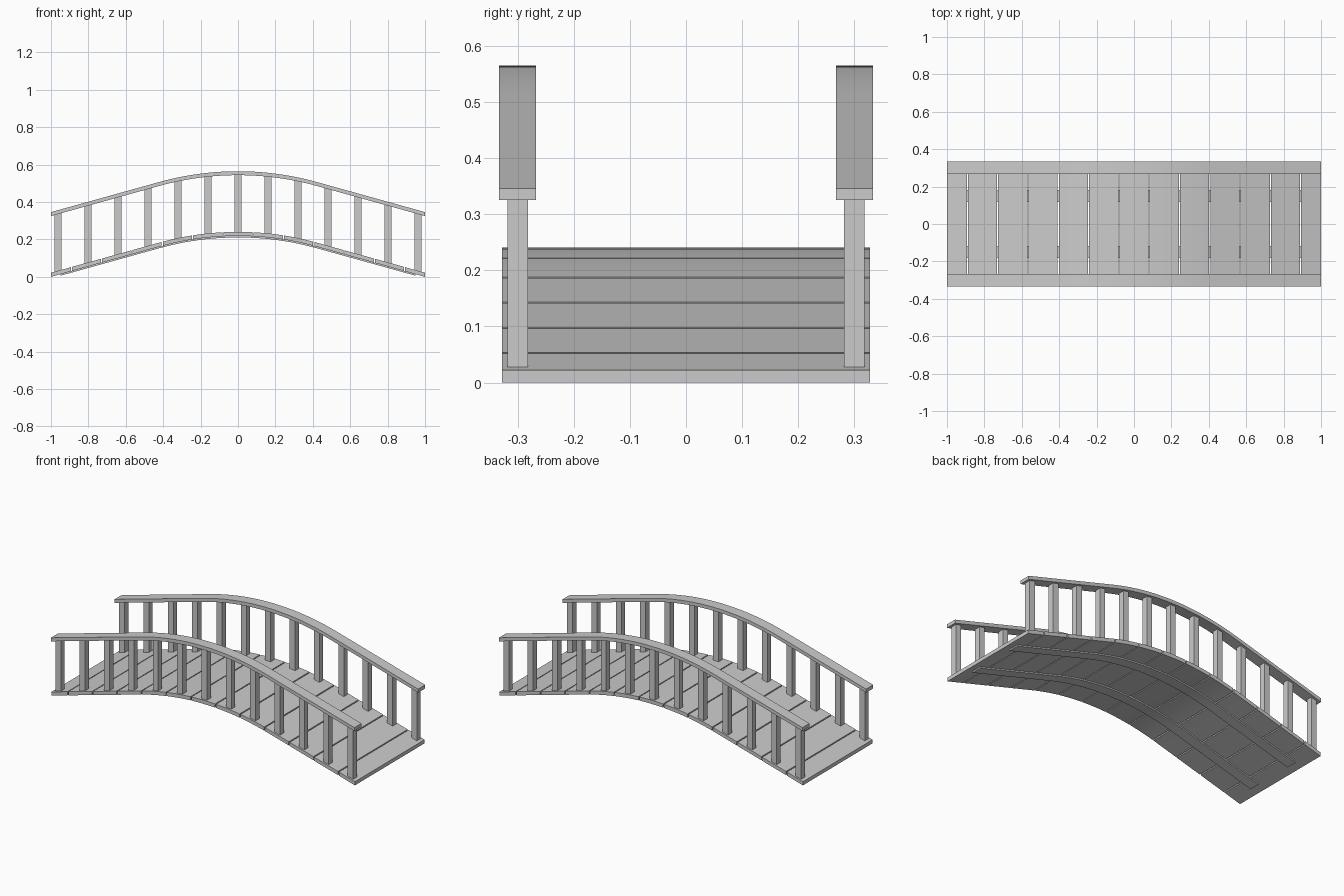
import bpy, bmesh, math

if "Cube" in bpy.data.objects:
    bpy.data.objects.remove(bpy.data.objects["Cube"])

# Bridge curve: circular crown blending into straight ramps
SLOPE, X_ARC, DECK = 0.278, 0.42, 0.022
ANG = math.atan(SLOPE)
RAD = X_ARC / math.sin(ANG)


def drop(x):
    x = abs(x)
    if x <= X_ARC:
        return RAD - math.sqrt(RAD * RAD - x * x)
    return RAD * (1 - math.cos(ANG)) + (x - X_ARC) * SLOPE


APEX = drop(1.0) + DECK


def deck_z(x):
    return APEX - drop(x)


def slab(name, x0, x1, y0, y1, low, high):
    """Box following the bridge curve; low/high are heights relative to the deck top."""
    marks = [-X_ARC + i * X_ARC / 12 for i in range(25)]
    xs = [x0] + [x for x in marks if x0 + 0.004 < x < x1 - 0.004] + [x1]
    bm = bmesh.new()
    rings = []
    for x in xs:
        z = deck_z(x)
        rings.append([bm.verts.new((x, y, z + h)) for y, h in
                      ((y0, low), (y1, low), (y1, high), (y0, high))])
    for a, b in zip(rings, rings[1:]):
        for k in range(4):
            n = (k + 1) % 4
            bm.faces.new((a[k], a[n], b[n], b[k]))
    bm.faces.new(rings[0])
    bm.faces.new(rings[-1])
    bmesh.ops.recalc_face_normals(bm, faces=bm.faces)
    mesh = bpy.data.meshes.new(name)
    bm.to_mesh(mesh)
    bm.free()
    ob = bpy.data.objects.new(name, mesh)
    bpy.context.collection.objects.link(ob)
    bpy.ops.object.select_all(action='DESELECT')
    ob.select_set(True)
    bpy.context.view_layer.objects.active = ob
    bpy.ops.object.shade_smooth_by_angle(angle=math.radians(30))


# Deck planks with thin gaps
PITCH, GAP = 0.162, 0.006
seams = [(i - 5.5) * PITCH for i in range(12)]
edges = [-1 - GAP / 2] + seams + [1 + GAP / 2]
for i, (a, b) in enumerate(zip(edges, edges[1:])):
    slab(f"deck_plank_{i + 1}", a + GAP / 2, b - GAP / 2, -0.328, 0.328, -DECK, 0)

for label, s in (("front", -1), ("back", 1)):
    # Support strip under the deck
    slab(f"{label}_stringer", -0.95, 0.95, s * 0.15 - 0.032, s * 0.15 + 0.032, -0.030, -DECK)
    # Handrail
    slab(f"{label}_handrail", -1, 1, s * 0.3 - 0.033, s * 0.3 + 0.033, 0.303, 0.324)
    # Railing posts
    for i in range(13):
        x = (i - 6) * 0.1605
        slab(f"{label}_post_{i + 1}", x - 0.018, x + 0.018,
             s * 0.3 - 0.018, s * 0.3 + 0.018, 0, 0.303)
